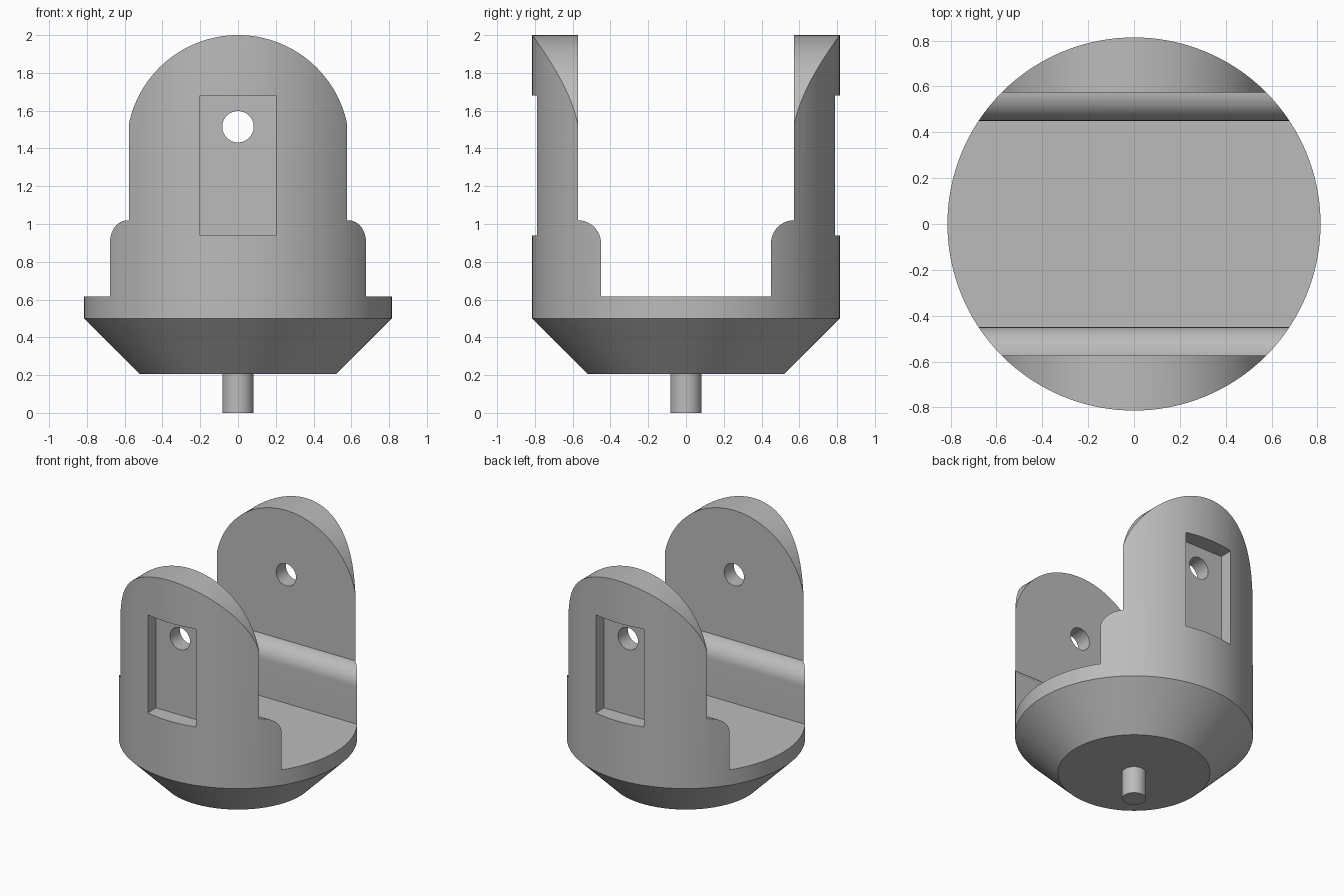
import bpy
import bmesh
from math import sin, cos, pi, radians
from mathutils import Vector

old = bpy.data.objects.get("Cube")
if old:
    bpy.data.objects.remove(old, do_unlink=True)

RADIUS = 0.814
SEGMENTS = 128

grey = bpy.data.materials.new("plain grey")
grey.use_nodes = True
GREY = (0.5, 0.5, 0.5, 1)
grey.diffuse_color = GREY
grey.node_tree.nodes["Principled BSDF"].inputs["Base Color"].default_value = GREY


def make_object(name, bm):
    bmesh.ops.recalc_face_normals(bm, faces=bm.faces)
    mesh = bpy.data.meshes.new(name)
    bm.to_mesh(mesh)
    bm.free()
    mesh.materials.append(grey)
    obj = bpy.data.objects.new(name, mesh)
    bpy.context.collection.objects.link(obj)
    return obj


def lathe(name, rings):
    """Closed solid from (radius, z) rings, round the z axis."""
    bm = bmesh.new()
    loops = [[bm.verts.new((r * cos(2 * pi * i / SEGMENTS), r * sin(2 * pi * i / SEGMENTS), z))
              for i in range(SEGMENTS)] for r, z in rings]
    for low, high in zip(loops, loops[1:]):
        for i in range(SEGMENTS):
            j = (i + 1) % SEGMENTS
            bm.faces.new((low[i], low[j], high[j], high[i]))
    bm.faces.new(loops[0])
    bm.faces.new(loops[-1])
    return make_object(name, bm)


def prism(name, outline, axis, start=-1.0, end=1.0):
    """Extrude an (across, z) outline along the x or y axis."""
    bm = bmesh.new()
    place = (lambda a, z: (start, a, z)) if axis == "x" else (lambda a, z: (a, start, z))
    face = bm.faces.new([bm.verts.new(place(a, z)) for a, z in outline])
    moved = bmesh.ops.extrude_face_region(bm, geom=[face])["geom"]
    step = Vector((1, 0, 0) if axis == "x" else (0, 1, 0)) * (end - start)
    bmesh.ops.translate(bm, vec=step, verts=[v for v in moved if isinstance(v, bmesh.types.BMVert)])
    return make_object(name, bm)


def arc(cx, cz, r, a, b, n):
    return [(cx + r * cos(radians(a + (b - a) * i / n)),
             cz + r * sin(radians(a + (b - a) * i / n))) for i in range(n + 1)]


def carve(target, cutter, operation="DIFFERENCE"):
    mod = target.modifiers.new("carve", "BOOLEAN")
    mod.operation = operation
    mod.solver = "EXACT"
    mod.object = cutter
    bpy.context.view_layer.objects.active = target
    bpy.ops.object.modifier_apply(modifier=mod.name)
    bpy.data.objects.remove(cutter, do_unlink=True)


# Round body with a tapered underside
body = lathe("fork_body", [(0.52, 0.205), (RADIUS, 0.5), (RADIUS, 2.1)])

# Channel between the arms, with rounded shoulders at the arm feet
shoulder = arc(0.573, 0.897, 0.123, 180, 90, 16)
half = [(0.45, 0.615)] + shoulder + [(0.573, 2.3)]
carve(body, prism("channel_cutter", half + [(-y, z) for y, z in reversed(half)], "x"))

# Arched tops of both arms
arch = [(-1, 0), (1, 0), (1, 1.2), (0.59, 1.2)] + arc(0, 1.41, 0.59, 0, 180, 64) + [(-0.59, 1.2), (-1, 1.2)]
carve(body, prism("arch_cutter", arch, "y"), "INTERSECT")

# Flat-bottomed pocket on the outside of each arm
pocket = [(-0.2, 0.94), (0.2, 0.94), (0.2, 1.68), (-0.2, 1.68)]
for side in (-1, 1):
    carve(body, prism("pocket_cutter", pocket, "y", side * 0.69, side))

# Axle hole through both arms
carve(body, prism("hole_cutter", arc(0, 1.515, 0.083, 0, 354.375, 63), "y"))

# Pin below the body
pin = lathe("bottom_pin", [(0.083, 0), (0.083, 0.22)])

bpy.ops.object.select_all(action="DESELECT")
for obj in (body, pin):
    obj.select_set(True)
bpy.context.view_layer.objects.active = body
bpy.ops.object.shade_smooth_by_angle(angle=radians(25))
